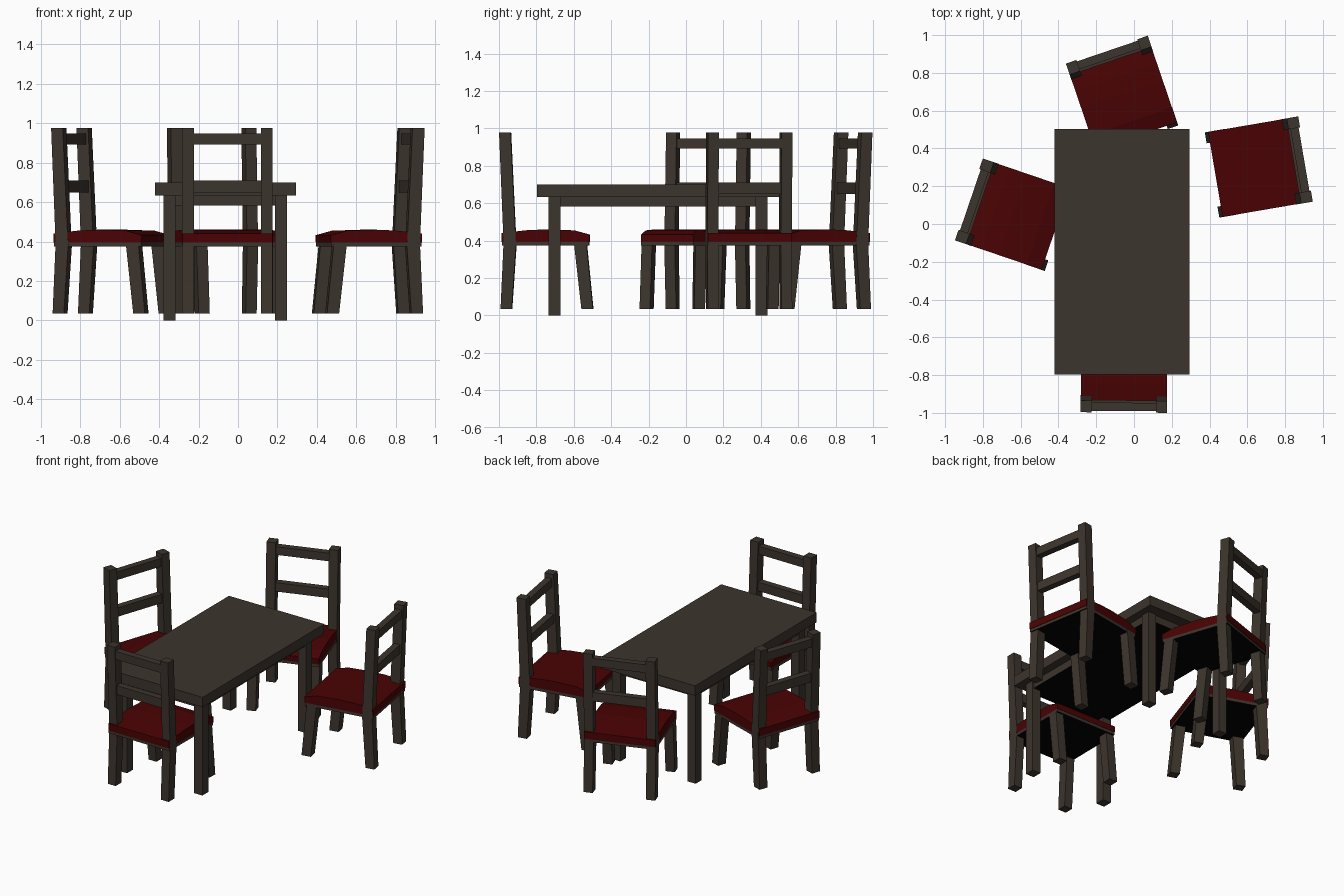
import bpy, bmesh, math
from mathutils import Matrix, Vector

if "Cube" in bpy.data.objects:
    bpy.data.objects.remove(bpy.data.objects["Cube"])


def material(name, rgb):
    m = bpy.data.materials.new(name)
    m.diffuse_color = (*rgb, 1.0)
    m.use_nodes = True
    m.node_tree.nodes["Principled BSDF"].inputs["Base Color"].default_value = m.diffuse_color
    return m


WOOD = material("dark wood", (0.046, 0.035, 0.026))
RED = material("red cushion", (0.068, 0.0008, 0.001))
BLACK = material("black underside", (0.0008, 0.0008, 0.0008))


def extrude_x(name, profile, x0, x1, mat, matrix=Matrix(), under=None):
    """Extrude a closed (y, z) profile from x0 to x1; optional underside colour."""
    bm = bmesh.new()
    face = bm.faces.new([bm.verts.new((x0, y, z)) for y, z in profile])
    ext = bmesh.ops.extrude_face_region(bm, geom=[face])
    verts = [g for g in ext["geom"] if isinstance(g, bmesh.types.BMVert)]
    bmesh.ops.translate(bm, verts=verts, vec=Vector((x1 - x0, 0, 0)))
    bmesh.ops.recalc_face_normals(bm, faces=bm.faces)
    bm.normal_update()
    me = bpy.data.meshes.new(name)
    me.materials.append(mat)
    if under:
        me.materials.append(under)
        for f in bm.faces:
            f.material_index = int(f.normal.z < -0.9)
    bm.to_mesh(me)
    bm.free()
    ob = bpy.data.objects.new(name, me)
    ob.matrix_world = matrix
    bpy.context.collection.objects.link(ob)
    return ob


def box(name, x, y, z, mat, matrix=Matrix(), under=None):
    prof = [(y[0], z[0]), (y[1], z[0]), (y[1], z[1]), (y[0], z[1])]
    return extrude_x(name, prof, x[0], x[1], mat, matrix, under)


# Table: top, apron block, four legs
box("table_top", (-0.420, 0.293), (-0.796, 0.503), (0.633, 0.70), WOOD)
box("table_apron", (-0.368, 0.239), (-0.726, 0.426), (0.583, 0.634), WOOD, under=BLACK)
for lx in ((-0.377, -0.316), (0.187, 0.248)):
    for ly in ((-0.735, -0.671), (0.372, 0.435)):
        box("table_leg", lx, ly, (0, 0.634), WOOD)

# Chair profiles (y, z): back at y = 0, front towards +y
HW = 0.228
POST = [(0.024, 0.39), (0.090, 0.39), (0.062, 0.977), (0.0, 0.977)]
BACK_LEG = [(0.008, 0.035), (0.068, 0.035), (0.092, 0.39), (0.024, 0.39)]
FRONT_LEG = [(0.440, 0.035), (0.502, 0.035), (0.467, 0.39), (0.400, 0.39)]
CUSHION = [(0.013, 0.394), (0.482, 0.394), (0.484, 0.432), (0.40, 0.455),
           (0.25, 0.460), (0.15, 0.456), (0.013, 0.441)]


def chair(x, y, degrees):
    m = Matrix.Translation((x, y, 0)) @ Matrix.Rotation(math.radians(degrees), 4, 'Z')
    box("seat_frame", (-HW, HW), (0.016, 0.480), (0.375, 0.394), WOOD, m, BLACK)
    extrude_x("seat_cushion", CUSHION, -HW, HW, RED, m)
    for s in (-1, 1):
        outer, inner = s * (HW + 0.001), s * (HW - 0.058)
        extrude_x("back_post", POST, inner, outer, WOOD, m)
        extrude_x("back_leg", BACK_LEG, inner, outer, WOOD, m)
        extrude_x("front_leg", FRONT_LEG, inner, outer, WOOD, m)
    for yc, z in ((0.030, (0.892, 0.947)), (0.043, (0.650, 0.710))):
        box("back_rail", (-HW + 0.058, HW - 0.058), (yc - 0.022, yc + 0.022), z, WOOD, m)


# Four chairs around the table
chair(-0.054, -0.998, -0.4)
chair(0.908, 0.344, 99.7)
chair(-0.874, 0.130, -108.8)
chair(-0.144, 0.923, 198.8)
